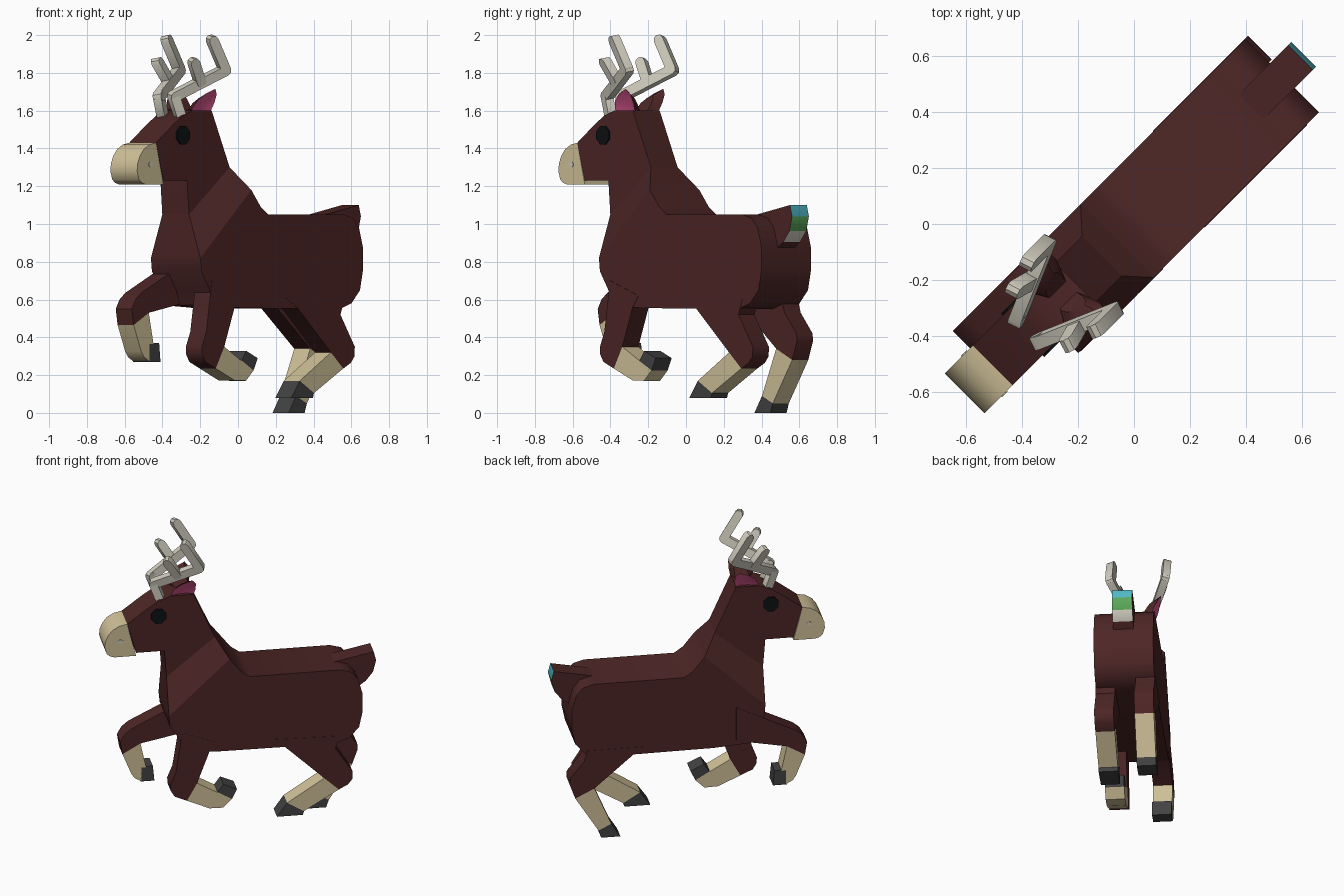
import bpy
import bmesh
from math import sin, cos, pi, radians
from mathutils import Vector

if "Cube" in bpy.data.objects:
    bpy.data.objects.remove(bpy.data.objects["Cube"], do_unlink=True)

K = 0.5 ** 0.5


def material(name, r, g, b):
    mat = bpy.data.materials.new(name)
    mat.use_nodes = True
    mat.diffuse_color = (r, g, b, 1)
    mat.node_tree.nodes["Principled BSDF"].inputs["Base Color"].default_value = (r, g, b, 1)
    return mat


brown = material("dark brown", .075, .019, .019)
tan = material("tan", .64, .54, .32)
hoof_grey = material("hoof grey", .055, .055, .055)
bone = material("bone", .64, .61, .52)
black = material("black", .004, .006, .006)
pink = material("pink", .72, .1, .28)
teal = material("teal", .08, .48, .56)
green = material("green", .1, .38, .1)


def place(m, side, z):
    """Deer space to world: m runs head to tail on the diagonal, side is + on its left."""
    return Vector((m + side * K, m - side * K, z))


def finish(name, bm, *mats):
    bmesh.ops.recalc_face_normals(bm, faces=bm.faces)
    mesh = bpy.data.meshes.new(name)
    bm.to_mesh(mesh)
    bm.free()
    for mat in mats:
        mesh.materials.append(mat)
    mesh.shade_smooth()
    mesh.set_sharp_from_angle(angle=radians(38))
    obj = bpy.data.objects.new(name, mesh)
    bpy.context.collection.objects.link(obj)
    return obj


def loft(bm, first, second):
    """Solid between two matching outlines."""
    a = [bm.verts.new(p) for p in first]
    b = [bm.verts.new(p) for p in second]
    bm.faces.new(a)
    bm.faces.new(b)
    for i in range(len(a)):
        j = (i + 1) % len(a)
        bm.faces.new((a[i], a[j], b[j], b[i]))


def slab(name, profile, inner, outer, *mats):
    """Side profile (m, z) extruded across the body."""
    bm = bmesh.new()
    loft(bm, [place(m, inner, z) for m, z in profile],
         [place(m, outer, z) for m, z in profile])
    return finish(name, bm, *mats)


# Torso, with a sloping cut where the neck begins
BODY, HEAD = .185, .1
slab("torso", [(-.33, .82), (-.06, 1.18), (-.01, 1.09), (.03, 1.05), (.43, 1.05),
               (.48, 1.03), (.51, .98), (.53, .88), (.53, .75), (.515, .65),
               (.47, .58), (.41, .55), (-.1, .555), (-.26, .57), (-.28, .65),
               (-.325, .75)], -BODY, BODY, brown)

# Neck tapers from torso width to head width
bm = bmesh.new()
loft(bm, [place(-.33, -BODY, .82), place(-.33, BODY, .82),
          place(-.06, BODY, 1.18), place(-.06, -BODY, 1.18)],
     [place(-.33, -HEAD, 1.05), place(-.33, HEAD, 1.05),
      place(-.115, HEAD, 1.3), place(-.115, -HEAD, 1.3)])
finish("neck", bm, brown)

# Head and muzzle
slab("head", [(-.33, 1.05), (-.34, 1.23), (-.465, 1.23), (-.505, 1.43), (-.41, 1.53),
              (-.36, 1.575), (-.31, 1.6), (-.21, 1.6), (-.115, 1.3)], -HEAD, HEAD, brown)
slab("muzzle", [(-.505, 1.43), (-.54, 1.42), (-.57, 1.395), (-.59, 1.36), (-.602, 1.32),
                (-.605, 1.28), (-.595, 1.235), (-.58, 1.218), (-.56, 1.21), (-.465, 1.21)],
     -HEAD, HEAD, tan)


def oval(m, z, rm, rz, sides):
    turns = [2 * pi * (i + .5) / sides for i in range(sides)]
    return [(m + rm * cos(t), z + rz * sin(t)) for t in turns]


def bar(bm, start, end, normal, radius, half):
    """Flat bar with rounded ends lying in the plane of the given normal."""
    along = (end - start).normalized()
    across = normal.cross(along)
    outline = []
    for centre, turn in ((end, -pi / 2), (start, pi / 2)):
        for i in range(5):
            t = turn + pi * i / 4
            outline.append(centre + radius * (along * cos(t) + across * sin(t)))
    loft(bm, [p - normal * half for p in outline], [p + normal * half for p in outline])


# Paired features of the face
for word, s in (("left", 1), ("right", -1)):
    slab(word + "_eye", oval(-.365, 1.47, .036, .052, 8), s * HEAD, s * (HEAD + .009), black)
    slab(word + "_nostril", oval(-.535, 1.315, .011, .014, 8), s * HEAD, s * (HEAD + .004), bone)

    # Antler: base, beam, raised tip and one prong in a leaning plane
    base = place(-.355, s * .064, 1.58)
    bend = place(-.38, s * .055, 1.675)
    corner = place(-.19, s * .17, 1.815)
    tip = place(-.257, s * .17, 1.973)
    fork = place(-.283, s * .117, 1.75)
    prong = place(-.33, s * .135, 1.855)
    normal = (corner - bend).cross(tip - corner).normalized()
    bm = bmesh.new()
    for start, end in ((base, bend), (bend, corner), (corner, tip), (fork, prong)):
        bar(bm, start, end, normal, .027, .024)
    finish(word + "_antler", bm, bone)

    # Ear: leaf outline, hollow pink outer face, bulging brown back
    leaf = [(-.29, 1.56), (-.31, 1.61), (-.295, 1.655), (-.262, 1.69), (-.22, 1.715),
            (-.203, 1.685), (-.202, 1.64), (-.212, 1.56)]
    bm = bmesh.new()
    rim, back = [], []
    for m, z in leaf:
        lean = .085 + (z - 1.59) * .45
        rim.append(bm.verts.new(place(m, s * lean, z)))
        back.append(bm.verts.new(place(-.25 + (m + .25) * .6, s * (lean - .06),
                                       1.61 + (z - 1.61) * .7)))
    hollow = bm.verts.new(place(-.25, s * .075, 1.62))
    bm.faces.new(back)
    for i in range(len(rim)):
        j = (i + 1) % len(rim)
        bm.faces.new((rim[i], rim[j], back[j], back[i]))
        bm.faces.new((rim[i], rim[j], hollow)).material_index = 1
    finish(word + "_ear", bm, brown, pink)

# Tail with a banded rear face
tail = slab("tail", [(.36, 1.033), (.595, 1.1), (.606, 1.04), (.592, .963), (.56, .905),
                     (.52, .865), (.42, .9)], -.063, .063, brown, teal, green, bone)
for face in tail.data.polygons:
    if face.normal.x > .3 and face.normal.y > .3 and face.center.z > .9:
        height = face.center.z
        face.material_index = 1 if height > 1.04 else 2 if height > .97 else 3


def leg(name, side, thigh, shin, hoof):
    inner, outer = side * .067, side * (BODY + .002)
    slab(name + "_upper", thigh, inner, outer, brown)
    slab(name + "_shin", shin, inner, outer, tan)
    slab(name + "_hoof", hoof, inner, outer, hoof_grey)


# Galloping legs
leg("front_left_leg", 1,
    [(-.27, .7), (-.3, .43), (-.323, .35), (-.322, .31), (-.305, .27), (-.25, .235),
     (-.205, .35), (-.15, .56), (-.12, .62)],
    [(-.25, .235), (-.15, .172), (-.09, .17), (-.05, .225), (-.11, .275), (-.125, .285),
     (-.205, .35)],
    [(-.115, .275), (-.088, .328), (-.028, .29), (-.05, .225)])
leg("front_right_leg", -1,
    [(-.2, .82), (-.27, .77), (-.465, .635), (-.495, .6), (-.515, .55), (-.505, .465),
     (-.425, .53), (-.245, .58), (-.2, .6)],
    [(-.505, .465), (-.465, .325), (-.45, .295), (-.42, .272), (-.42, .365), (-.4, .365),
     (-.425, .53)],
    [(-.42, .37), (-.37, .37), (-.363, .27), (-.425, .27)])
leg("hind_left_leg", 1,
    [(.12, .61), (.18, .56), (.36, .32), (.425, .235), (.465, .265), (.485, .3),
     (.486, .35), (.41, .52), (.43, .6)],
    [(.36, .32), (.195, .17), (.27, .105), (.425, .235)],
    [(.195, .17), (.15, .08), (.265, .08), (.27, .105)])
leg("hind_right_leg", -1,
    [(.2, .6), (.25, .56), (.43, .34), (.515, .28), (.54, .38), (.538, .42),
     (.475, .53), (.46, .6)],
    [(.43, .34), (.355, .09), (.412, .05), (.515, .28)],
    [(.355, .09), (.315, 0), (.4, 0), (.412, .05)])
